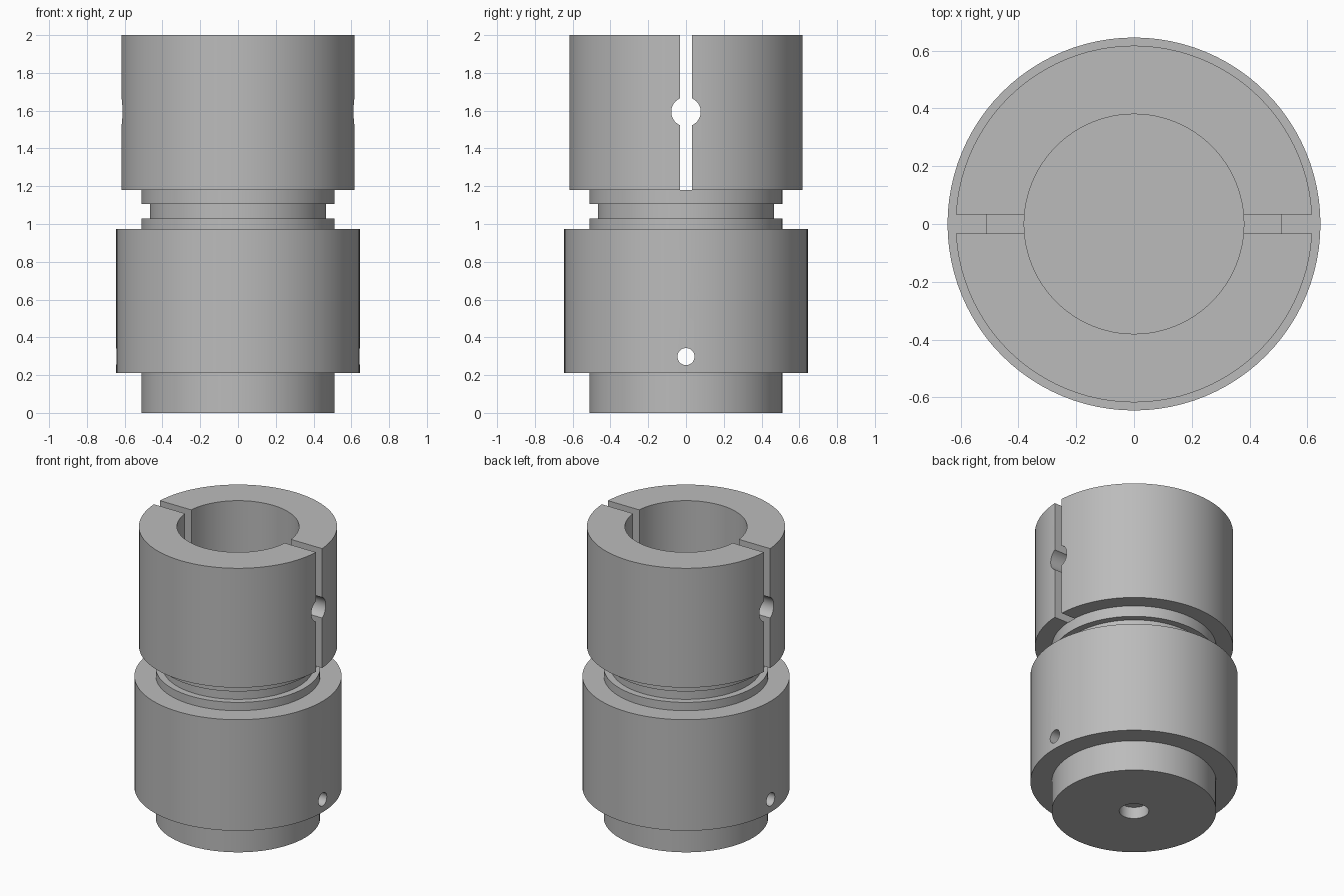
import bpy, bmesh, math

cube = bpy.data.objects.get("Cube")
if cube:
    bpy.data.objects.remove(cube)

steel = bpy.data.materials.new("grey steel")
steel.use_nodes = True
GREY = (0.5, 0.5, 0.5, 1)
steel.diffuse_color = GREY
steel.node_tree.nodes["Principled BSDF"].inputs["Base Color"].default_value = GREY

SEGMENTS = 96


def add_object(name, bm):
    bmesh.ops.recalc_face_normals(bm, faces=bm.faces)
    mesh = bpy.data.meshes.new(name)
    bm.to_mesh(mesh)
    bm.free()
    mesh.materials.append(steel)
    obj = bpy.data.objects.new(name, mesh)
    bpy.context.collection.objects.link(obj)
    return obj


def lathe(name, profile):
    """Revolve (radius, height) points that start and end on the z axis."""
    bm = bmesh.new()
    verts = [bm.verts.new((r, 0, z)) for r, z in profile]
    edges = [bm.edges.new(pair) for pair in zip(verts, verts[1:])]
    bmesh.ops.spin(bm, geom=verts + edges, cent=(0, 0, 0), axis=(0, 0, 1),
                   angle=math.tau, steps=SEGMENTS, use_merge=True)
    bmesh.ops.remove_doubles(bm, verts=bm.verts, dist=1e-5)
    return add_object(name, bm)


def cut(target, cutter):
    cutter.hide_render = True
    mod = target.modifiers.new(cutter.name, 'BOOLEAN')
    mod.operation = 'DIFFERENCE'
    mod.solver = 'EXACT'
    mod.object = cutter
    bpy.context.view_layer.objects.active = target
    bpy.ops.object.modifier_apply(modifier=mod.name)
    bpy.data.objects.remove(cutter)


def cross_drill(name, radius, z):
    """Cylinder along x, right through the body."""
    bpy.ops.mesh.primitive_cylinder_add(vertices=48, radius=radius, depth=2,
                                        location=(0, 0, z),
                                        rotation=(0, math.pi / 2, 0))
    bpy.context.object.name = name
    return bpy.context.object


# Stepped body: blind centre hole, foot, main barrel, grooved neck, head, bore
coupling = lathe("coupling_body", [
    (0, 0.08), (0.092, 0.08), (0.092, 0),
    (0.512, 0), (0.512, 0.21),
    (0.645, 0.21), (0.645, 0.973),
    (0.512, 0.973), (0.512, 1.03),
    (0.467, 1.03), (0.467, 1.105),
    (0.512, 1.105), (0.512, 1.18),
    (0.617, 1.18), (0.617, 2),
    (0.38, 2), (0.38, 1), (0, 1)])

# Clamp slot across the head
bpy.ops.mesh.primitive_cube_add(size=1, location=(0, 0, 1.679))
slot = bpy.context.object
slot.name = "clamp_slot_cutter"
slot.scale = (2, 0.066, 1)
cut(coupling, slot)

# Bolt hole through the slot, and pin hole through the barrel
cut(coupling, cross_drill("bolt_hole_cutter", 0.078, 1.594))
cut(coupling, cross_drill("pin_hole_cutter", 0.045, 0.298))

# Smooth round walls with crisp edges
bpy.ops.object.select_all(action='DESELECT')
coupling.select_set(True)
bpy.context.view_layer.objects.active = coupling
bpy.ops.object.shade_smooth_by_angle(angle=math.radians(30))
